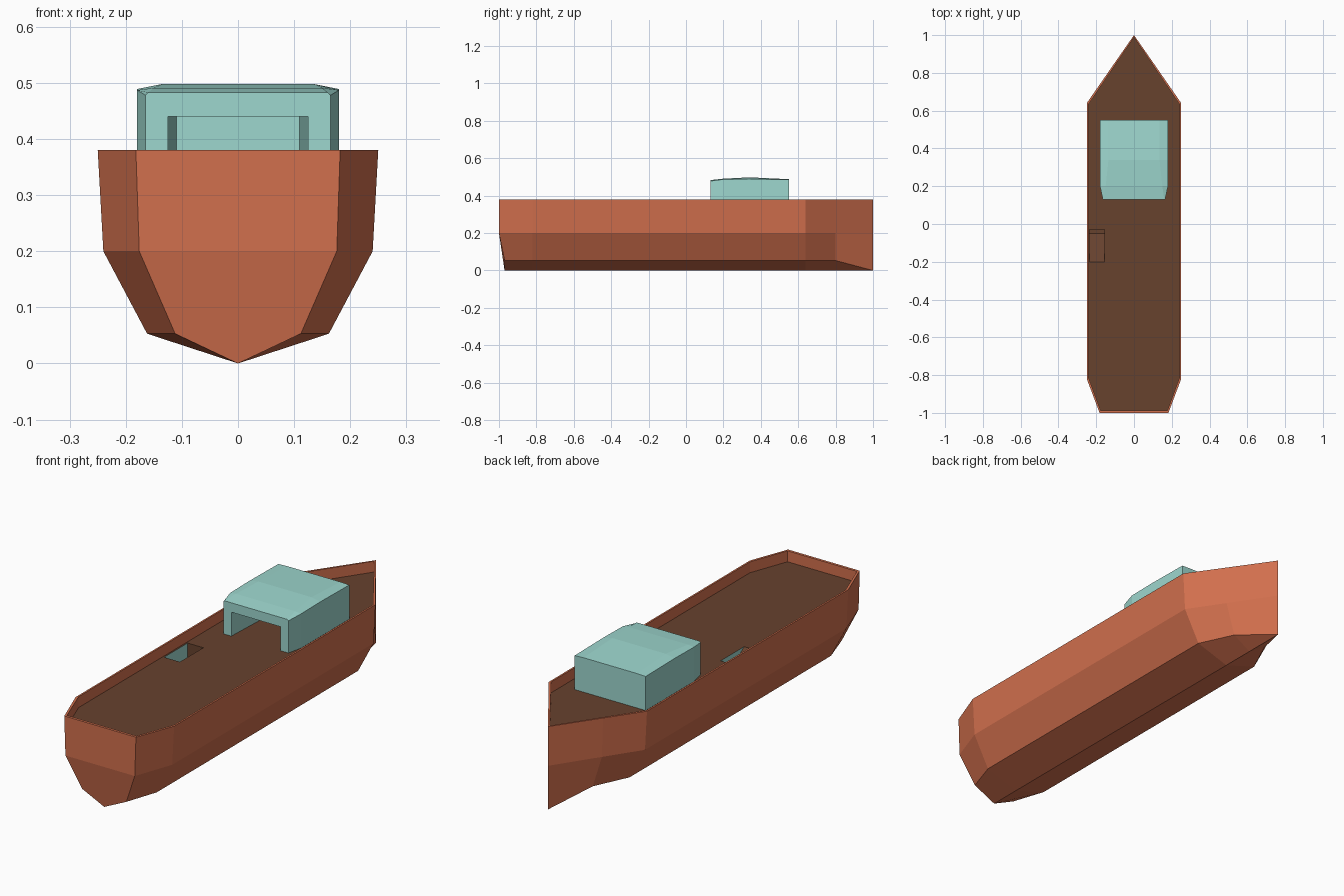
import bpy, bmesh
from mathutils import Vector

cube = bpy.data.objects.get("Cube")
if cube:
    bpy.data.objects.remove(cube, do_unlink=True)


def material(name, color):
    m = bpy.data.materials.new(name)
    m.use_nodes = True
    m.diffuse_color = (*color, 1)
    m.node_tree.nodes["Principled BSDF"].inputs["Base Color"].default_value = (*color, 1)
    return m


ORANGE = material("burnt orange", (0.64, 0.16, 0.075))
BROWN = material("dark brown", (0.135, 0.054, 0.027))
TEAL = material("pale teal", (0.34, 0.68, 0.62))


def finish(bm, name, *mats):
    me = bpy.data.meshes.new(name)
    bm.to_mesh(me)
    bm.free()
    for m in mats:
        me.materials.append(m)
    ob = bpy.data.objects.new(name, me)
    bpy.context.scene.collection.objects.link(ob)
    return ob


def add_row(bm, points):
    return [bm.verts.new(p) for p in points]


def mirrored(half):
    """Half profile from outside to centre, continued to the other side."""
    other = [(-x, y, z) for x, y, z in reversed(half) if x > 0]
    return half + other


def bridge(bm, rows):
    for a, b in zip(rows, rows[1:]):
        for i in range(len(a) - 1):
            bm.faces.new((a[i], a[i + 1], b[i + 1], b[i]))


def clean(bm):
    bmesh.ops.remove_doubles(bm, verts=bm.verts, dist=0.0005)
    bmesh.ops.recalc_face_normals(bm, faces=bm.faces)


RIM, MID, CHINE, DECK = 0.38, 0.20, 0.053, 0.33

# Hull: each station is y at the rim, y at the chine, and three half widths
stations = [(-1, -0.97, 0.182, 0.176, 0.112),
            (-0.82, -0.82, 0.25, 0.24, 0.162),
            (0.64, 0.64, 0.25, 0.24, 0.162),
            (0.8, 0.8, 0.139, 0.133, 0.087)]
bm = bmesh.new()
rows = []
for y, yc, top, mid, low in stations:
    rows.append(add_row(bm, mirrored([(top, y, RIM), (mid, y, MID), (low, yc, CHINE), (0, yc, 0)])))
rows.append(add_row(bm, [(0, 1, z) for z in (RIM, MID, 0, 0, 0, MID, RIM)]))
bridge(bm, rows)
a = rows[0]
bm.faces.new((a[0], a[1], a[5], a[6]))
bm.faces.new((a[1], a[2], a[3], a[4], a[5]))

# Rim and inside of the bulwark
outline = [(s[2], s[0]) for s in stations] + [(0, 1)]
outline += [(-x, y) for x, y in reversed(outline[:-1])]
inner = [(x * 0.968, y * 0.988) for x, y in outline]
loop = [add_row(bm, [(x, y, z) for x, y in pts + pts[:1]])
        for pts, z in ((outline, RIM), (inner, RIM), (inner, DECK))]
bridge(bm, loop)
bmesh.ops.remove_doubles(bm, verts=bm.verts, dist=0.0005)
bmesh.ops.dissolve_degenerate(bm, dist=0.0005, edges=bm.edges)
clean(bm)
finish(bm, "hull", ORANGE)

# Deck with a rectangular hatch opening
X0, X1, Y0, Y1 = -0.235, -0.155, -0.20, -0.03
bm = bmesh.new()
bm.faces.new(add_row(bm, [(x, y, DECK) for x, y in inner]))
for co, no in (((X0, 0, 0), (1, 0, 0)), ((X1, 0, 0), (1, 0, 0)),
               ((0, Y0, 0), (0, 1, 0)), ((0, Y1, 0), (0, 1, 0))):
    bmesh.ops.bisect_plane(bm, geom=bm.verts[:] + bm.edges[:] + bm.faces[:],
                           plane_co=co, plane_no=no)
hole = []
for f in bm.faces:
    c = f.calc_center_median()
    if X0 < c.x < X1 and Y0 < c.y < Y1:
        hole.append(f)
bmesh.ops.delete(bm, geom=hole, context="FACES_ONLY")
for f in bm.faces:
    f.normal_update()
    if f.normal.z < 0:
        f.normal_flip()
finish(bm, "deck", BROWN)

# Hatch: a ramp going down, an end wall and two side walls
bm = bmesh.new()
path = [(Y0, DECK), (Y1 - 0.02, 0.22), (Y1, 0.22), (Y1, DECK)]
sides = [add_row(bm, [(x, y, z) for y, z in path]) for x in (X0, X1)]
bridge(bm, sides)
middle = Vector(((X0 + X1) / 2, Y1 - 0.06, DECK - 0.03))
for s in sides:
    bm.faces.new(s).material_index = 1
for f in bm.faces:
    f.normal_update()
    if f.normal.dot(middle - f.calc_center_median()) < 0:
        f.normal_flip()
finish(bm, "hatch_ramp", BROWN, TEAL)

# Cabin: y, half width, eave height, roof half width, roof height
bm = bmesh.new()
rows = []
for y, w, eave, r, top in [(0.13, 0.165, 0.478, 0.16, 0.483),
                           (0.20, 0.18, 0.487, 0.15, 0.491),
                           (0.34, 0.18, 0.489, 0.135, 0.498),
                           (0.55, 0.18, 0.486, 0.135, 0.488)]:
    rows.append(add_row(bm, mirrored([(w, y, DECK), (w, y, eave), (r, y, top)])))
bridge(bm, rows)
bm.faces.new(rows[-1])
# Hollow inside, open to the front
inside = [add_row(bm, mirrored([(w, y, DECK), (w, y, 0.44)]))
          for y, w in ((0.13, 0.125), (0.50, 0.11))]
bridge(bm, inside)
bm.faces.new(inside[-1])
bm.faces.new(rows[0] + inside[0][::-1])
clean(bm)
finish(bm, "cabin", TEAL)
